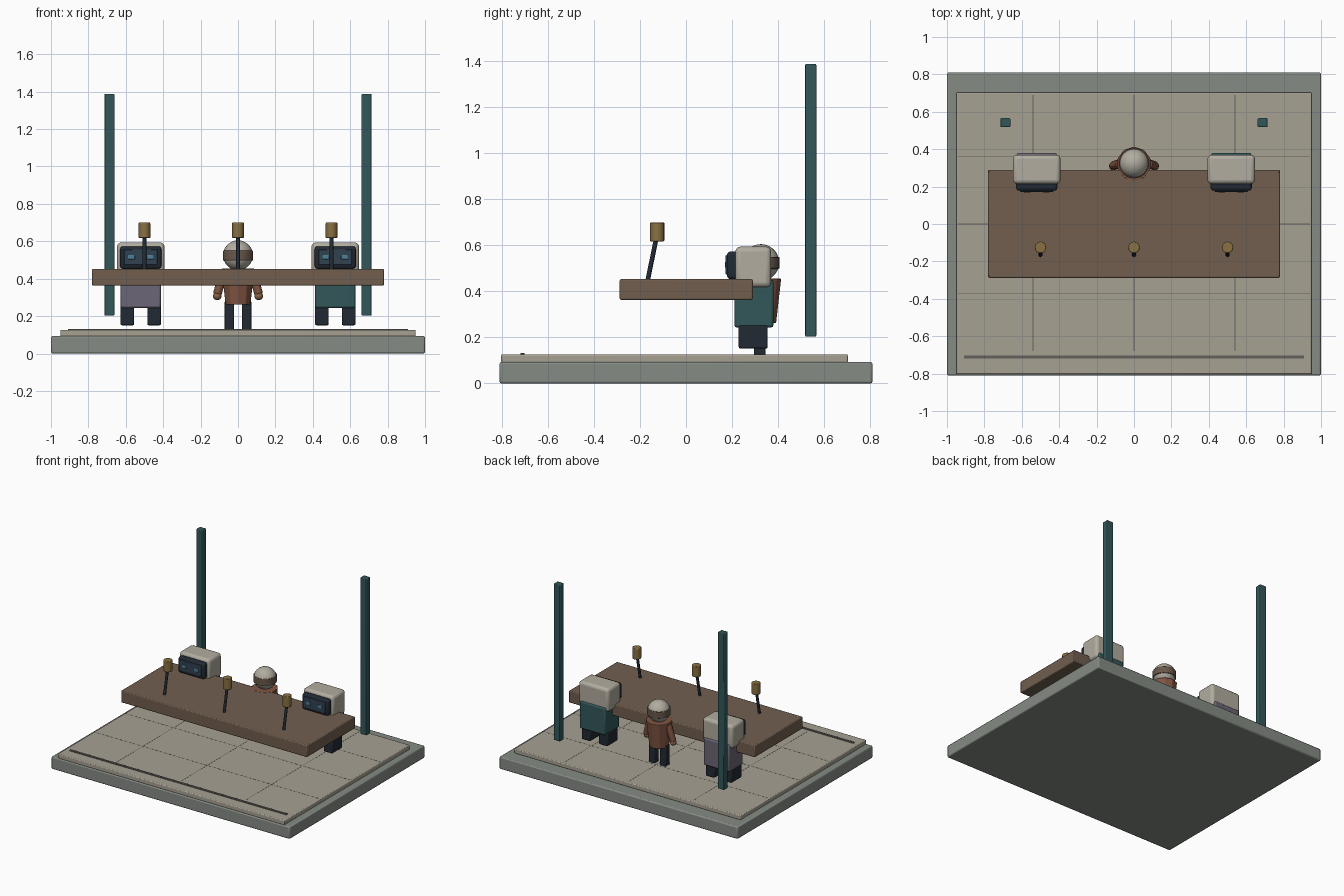
import bpy
from math import radians
from mathutils import Vector

if "Cube" in bpy.data.objects:
    bpy.data.objects.remove(bpy.data.objects["Cube"])


def material(name, r, g, b):
    m = bpy.data.materials.new(name)
    m.diffuse_color = [(c / 255) ** 2.2 for c in (r, g, b)] + [1]
    m.use_nodes = True
    m.node_tree.nodes["Principled BSDF"].inputs["Base Color"].default_value = m.diffuse_color
    return m


STONE = material("stone", 132, 138, 131)
SAND = material("sand", 166, 160, 145)
WOOD = material("wood", 112, 95, 80)
TEAL = material("teal", 54, 88, 90)
PURPLE = material("purple", 108, 102, 118)
CREAM = material("cream", 176, 171, 158)
DARK = material("dark", 38, 46, 54)
GLASS = material("glass", 52, 68, 82)
BLUE = material("blue", 80, 125, 150)
RUST = material("rust", 128, 85, 68)
SKIN = material("skin", 140, 100, 72)
BAND = material("band", 104, 88, 76)
BRASS = material("brass", 136, 112, 68)
SEAM = material("seam", 98, 97, 92)


def finish(ob, name, mat, bevel=0, segs=2, smooth=True):
    ob.name = name
    ob.data.materials.append(mat)
    if bevel:
        mod = ob.modifiers.new("bevel", 'BEVEL')
        mod.width, mod.segments = bevel, segs
    if smooth:
        bpy.ops.object.shade_smooth_by_angle(angle=radians(35))
    return ob


def box(name, lo, hi, mat, bevel=0.005, segs=2):
    lo, hi = Vector(lo), Vector(hi)
    bpy.ops.mesh.primitive_cube_add(size=1, location=(lo + hi) / 2)
    ob = bpy.context.object
    ob.scale = hi - lo
    bpy.ops.object.transform_apply(location=False, rotation=False, scale=True)
    return finish(ob, name, mat, bevel, segs)


def rod(name, a, b, r1, r2, mat, sides=16, bevel=0, smooth=True):
    a, b = Vector(a), Vector(b)
    bpy.ops.mesh.primitive_cone_add(vertices=sides, radius1=r1, radius2=r2,
                                    depth=(b - a).length, location=(a + b) / 2)
    ob = bpy.context.object
    ob.rotation_euler = (b - a).to_track_quat('Z', 'Y').to_euler()
    return finish(ob, name, mat, bevel, 2, smooth)


# Stage: plinth, floor slab, seams and front strip
box("plinth", (-1, -.81, 0), (1, .81, .093), STONE, .008)
box("floor", (-.95, -.803, .09), (.95, .703, .126), SAND, .006)
box("front_strip", (-.91, -.72, .12), (.91, -.702, .132), SEAM, .002)
for x in (-.54, 0, .54):
    box("floor_seam", (x - .002, -.68, .124), (x + .002, .69, .1265), SEAM, 0)
for y in (-.37, 0, .36):
    box("floor_seam", (-.94, y - .002, .124), (.94, y + .002, .1265), SEAM, 0)

# Back posts
for s in (-1, 1):
    box("post", (s * .688 - .027, .518, .203), (s * .688 + .027, .566, 1.388), TEAL, .005)

# Long desk with three microphones
box("desk", (-.78, -.288, .363), (.78, .29, .453), WOOD, .006)
for x in (-.5, 0, .5):
    rod("microphone_stem", (x, -.167, .445), (x, -.127, .64), .01, .01, DARK, 12)
    rod("microphone_head", (x, -.125, .617), (x, -.125, .70), .031, .031, BRASS, 16, .004)

# Two robots
for cx, shirt in ((-.52, PURPLE), (.52, TEAL)):
    box("robot_body", (cx - .108, .21, .243), (cx + .108, .38, .45), shirt, .01)
    box("robot_head", (cx - .127, .214, .417), (cx + .127, .37, .594), CREAM, .022, 3)
    box("robot_visor", (cx - .11, .178, .453), (cx + .11, .235, .573), DARK, .015, 3)
    box("robot_screen", (cx - .09, .172, .473), (cx + .09, .19, .557), GLASS, .004)
    for s in (-1, 1):
        box("robot_eye", (cx + s * .05 - .018, .169, .503),
            (cx + s * .05 + .018, .18, .527), BLUE, .002)
        box("robot_leg", (cx + s * .072 - .037, .229, .151),
            (cx + s * .072 + .037, .355, .255), DARK, .008)

# Central figure
PY = .322
coat = rod("figure_coat", (0, PY, .262), (0, PY, .455), .07, .092, RUST, 10, .004, False)
bpy.ops.mesh.primitive_uv_sphere_add(segments=24, ring_count=14, radius=.08,
                                     location=(0, PY + .003, .525))
finish(bpy.context.object, "figure_head", CREAM)
rod("figure_head_band", (0, PY + .003, .498), (0, PY + .003, .55), .0815, .0815, BAND, 24, .004)
for s in (-1, 1):
    box("figure_leg", (s * .046 - .025, PY - .027, .124),
        (s * .046 + .025, PY + .024, .28), DARK, .005)
    rod("figure_arm", (s * .111, PY - .01, .318), (s * .075, PY, .44), .024, .026, RUST, 8, .003)
    bpy.ops.mesh.primitive_uv_sphere_add(segments=12, ring_count=8, radius=.023,
                                         location=(s * .111, PY - .012, .308))
    finish(bpy.context.object, "figure_hand", SKIN)
